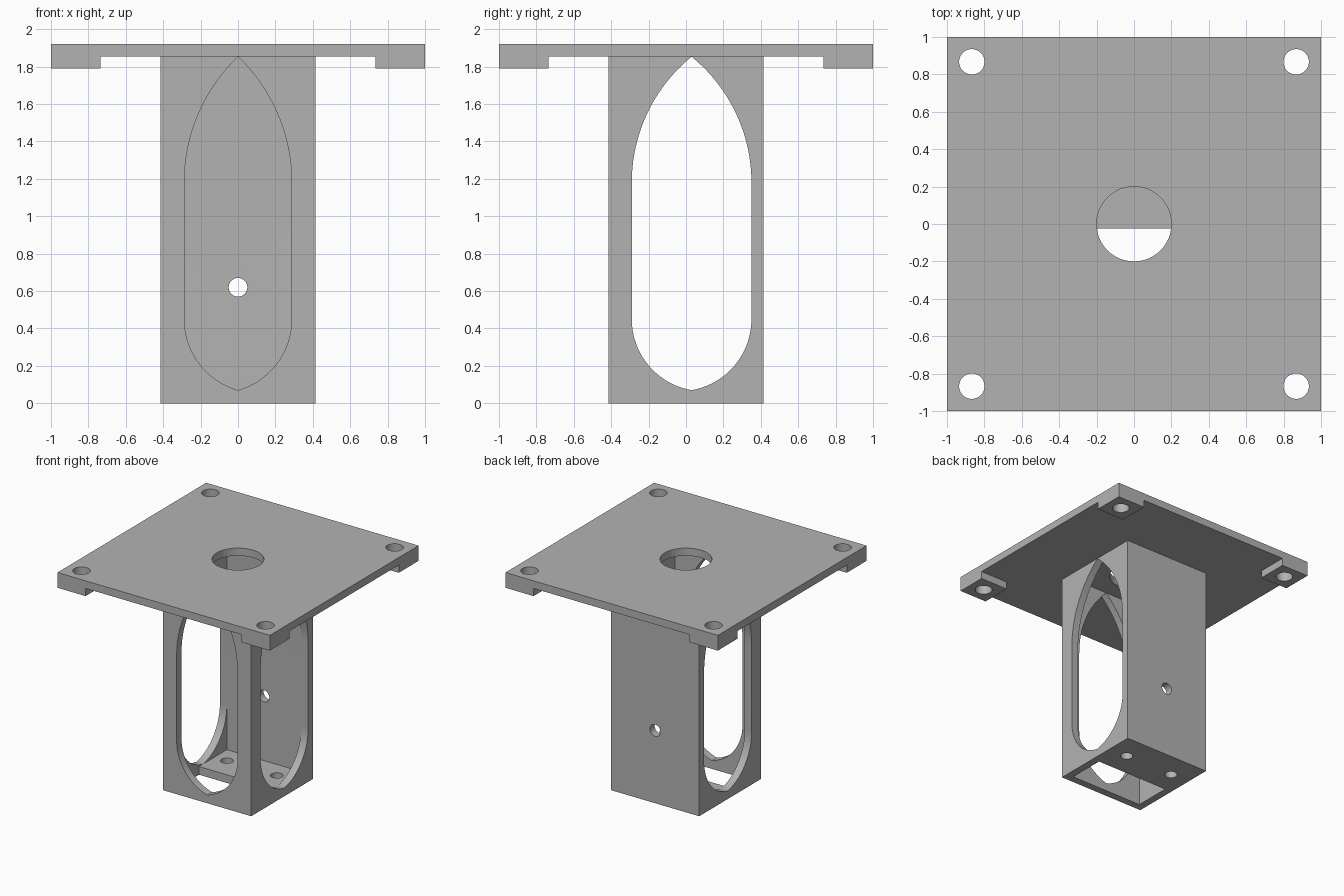
import bpy, bmesh, math
from mathutils import Matrix, Vector

cube = bpy.data.objects.get("Cube")
if cube:
    bpy.data.objects.remove(cube, do_unlink=True)

HALF, WALL = 0.415, 0.065        # column half width, wall thickness
INNER = HALF - WALL
DECK, TOP = 1.855, 1.92          # underside and top of the plate

grey = bpy.data.materials.new("plain grey")
grey.use_nodes = True
grey.diffuse_color = (0.45, 0.45, 0.45, 1)
grey.node_tree.nodes["Principled BSDF"].inputs["Base Color"].default_value = (0.45, 0.45, 0.45, 1)


def make_object(name, bm):
    bmesh.ops.recalc_face_normals(bm, faces=bm.faces)
    mesh = bpy.data.meshes.new(name)
    bm.to_mesh(mesh)
    bm.free()
    mesh.materials.append(grey)
    obj = bpy.data.objects.new(name, mesh)
    bpy.context.collection.objects.link(obj)
    return obj


def box(name, low, high):
    low, high = Vector(low), Vector(high)
    bm = bmesh.new()
    place = Matrix.Translation((low + high) / 2) @ Matrix.Diagonal((*(high - low), 1))
    bmesh.ops.create_cube(bm, size=1, matrix=place)
    return make_object(name, bm)


def rod(name, centre, radius, depth, axis="Z"):
    bm = bmesh.new()
    turn = Matrix.Rotation(math.pi / 2 if axis == "Y" else 0, 4, "X")
    bmesh.ops.create_cone(bm, cap_ends=True, segments=48, radius1=radius, radius2=radius,
                          depth=depth, matrix=Matrix.Translation(centre) @ turn)
    return make_object(name, bm)


def arc(width, height, steps=20):
    """Quarter of a pointed arch: from the upright side to the tip on the centre line."""
    radius = (width ** 2 + height ** 2) / (2 * width)
    sweep = math.asin(height / radius)
    return [(width - radius + radius * math.cos(sweep * i / steps),
             radius * math.sin(sweep * i / steps)) for i in range(steps + 1)]


def arch(name, width, start, end, to_world):
    """Prism pointed at top and bottom; to_world maps (across, depth, height) to a position."""
    low, spring, shoulder, tip = 0.07, 0.45, 1.18, DECK - 0.002
    upper = [(u, shoulder + v) for u, v in arc(width, tip - shoulder)]
    lower = [(u, spring - v) for u, v in arc(width, spring - low)]
    right = lower[::-1] + upper
    outline = right + [(-u, v) for u, v in right[-2:0:-1]]
    bm = bmesh.new()
    face = bm.faces.new([bm.verts.new(to_world(u, start, v)) for u, v in outline])
    moved = bmesh.ops.extrude_face_region(bm, geom=[face])["geom"]
    shift = Vector(to_world(0, end, 0)) - Vector(to_world(0, start, 0))
    bmesh.ops.translate(bm, vec=shift, verts=[v for v in moved if isinstance(v, bmesh.types.BMVert)])
    return make_object(name, bm)


def combine(target, tools, operation="DIFFERENCE"):
    for tool in tools:
        tool.hide_render = True
        mod = target.modifiers.new("combine", "BOOLEAN")
        mod.operation, mod.solver, mod.object = operation, "EXACT", tool
        bpy.context.view_layer.objects.active = target
        bpy.ops.object.modifier_apply(modifier=mod.name)
        bpy.data.objects.remove(tool, do_unlink=True)


def smooth(obj):
    bpy.ops.object.select_all(action="DESELECT")
    obj.select_set(True)
    bpy.context.view_layer.objects.active = obj
    bpy.ops.object.shade_smooth_by_angle(angle=math.radians(25))


# Hollow column: open top, half-open floor, pointed openings on three sides
column = box("column", (-HALF, -HALF, 0), (HALF, HALF, DECK))
cuts = [
    box("cavity_cutter", (-INNER, -INNER, 0.07), (INNER, INNER, 2)),
    box("floor_cutter", (-INNER, -INNER, -0.1), (INNER, -0.025, 0.2)),
    arch("front_arch_cutter", 0.287, -0.6, -0.2, lambda u, d, v: (u, d, v)),
    arch("side_arch_cutter", 0.32, -0.6, 0.6, lambda u, d, v: (d, u + 0.03, v)),
    rod("back_hole_cutter", (0, HALF, 0.62), 0.05, 0.4, "Y"),
]
cuts += [rod("floor_hole_cutter", (s * 0.235, 0.186, 0), 0.05, 0.4) for s in (-1, 1)]
combine(column, cuts)
smooth(column)

# Top plate with a square foot under each corner, then the drilled holes
plate = box("top_plate", (-1, -1, DECK), (1, 1, TOP))
corners = [(sx, sy) for sx in (-1, 1) for sy in (-1, 1)]
feet = []
for sx, sy in corners:
    xs, ys = sorted((sx, sx * 0.735)), sorted((sy, sy * 0.735))
    feet.append(box("corner_foot", (xs[0], ys[0], 1.79), (xs[1], ys[1], 1.9)))
combine(plate, feet, "UNION")
holes = [rod("corner_hole_cutter", (sx * 0.867, sy * 0.867, DECK), 0.068, 0.5) for sx, sy in corners]
holes.append(rod("centre_hole_cutter", (0, 0, DECK), 0.2, 0.5))
combine(plate, holes)
smooth(plate)
